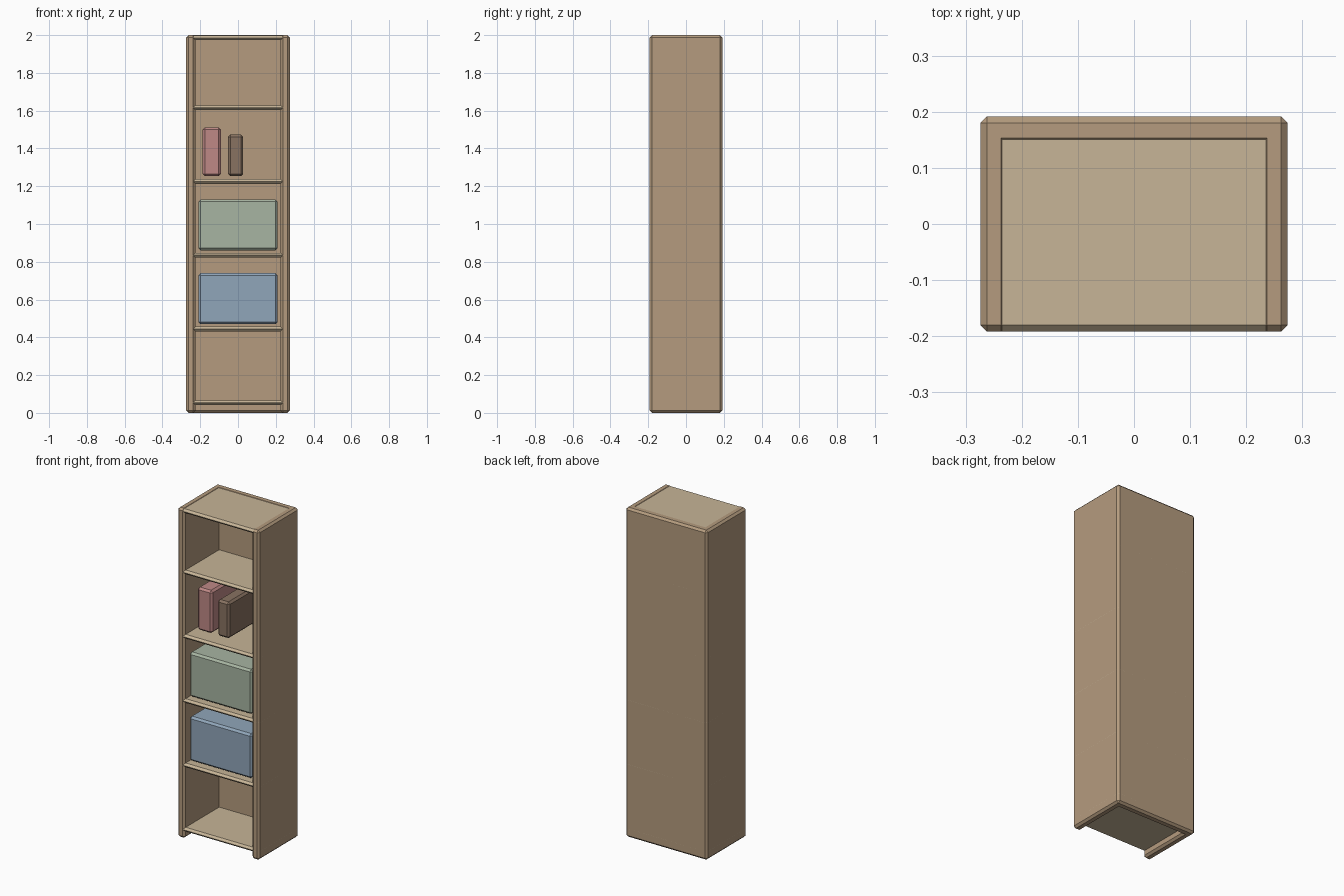
import bpy, bmesh

if "Cube" in bpy.data.objects:
    bpy.data.objects.remove(bpy.data.objects["Cube"])

def mat(name, r, g, b):
    m = bpy.data.materials.new(name)
    m.diffuse_color = (r, g, b, 1)
    m.use_nodes = True
    m.node_tree.nodes["Principled BSDF"].inputs["Base Color"].default_value = m.diffuse_color
    return m

WOOD = mat("wood", 0.46, 0.33, 0.21)
LIGHT = mat("light_wood", 0.57, 0.46, 0.31)
BLUE = mat("blue", 0.28, 0.38, 0.49)
GREEN = mat("green", 0.39, 0.46, 0.36)
PINK = mat("pink", 0.52, 0.25, 0.24)
BROWN = mat("brown", 0.25, 0.17, 0.12)

def box(name, x, y, z, material, bevel=0.012):
    """Chamfered box from (min, max) ranges."""
    me = bpy.data.meshes.new(name)
    bm = bmesh.new()
    bmesh.ops.create_cube(bm, size=1)
    for v in bm.verts:
        v.co = [r[0] if c < 0 else r[1] for c, r in zip(v.co, (x, y, z))]
    bmesh.ops.bevel(bm, geom=bm.edges[:], offset=bevel, segments=1, affect='EDGES')
    bm.to_mesh(me)
    bm.free()
    me.materials.append(material)
    ob = bpy.data.objects.new(name, me)
    bpy.context.collection.objects.link(ob)
    return ob

W, D, T = 0.274, 0.192, 0.049   # half width, half depth, panel thickness

# Carcass
box("left_side", (-W, -W + T), (-D, D), (0, 2), WOOD)
box("right_side", (W - T, W), (-D, D), (0, 2), WOOD)
box("back_panel", (-W, W), (D - T - 0.002, D), (0, 2), WOOD)

# Shelves, bottom to top, then the top board
for i in range(5):
    z = 0.041 + 0.3905 * i
    box(f"shelf_{i + 1}", (-W, W), (-D, D), (z, z + 0.025), LIGHT)
box("top_board", (-W, W), (-D, D), (1.973, 1.998), LIGHT)

# Storage boxes
box("blue_box", (-0.21, 0.21), (-0.17, 0.13), (0.47, 0.74), BLUE)
box("green_box", (-0.21, 0.21), (-0.17, 0.13), (0.86, 1.13), GREEN)

# Books
box("pink_book", (-0.188, -0.09), (-0.125, 0.125), (1.253, 1.512), PINK)
box("brown_book", (-0.053, 0.027), (-0.125, 0.125), (1.253, 1.473), BROWN)
